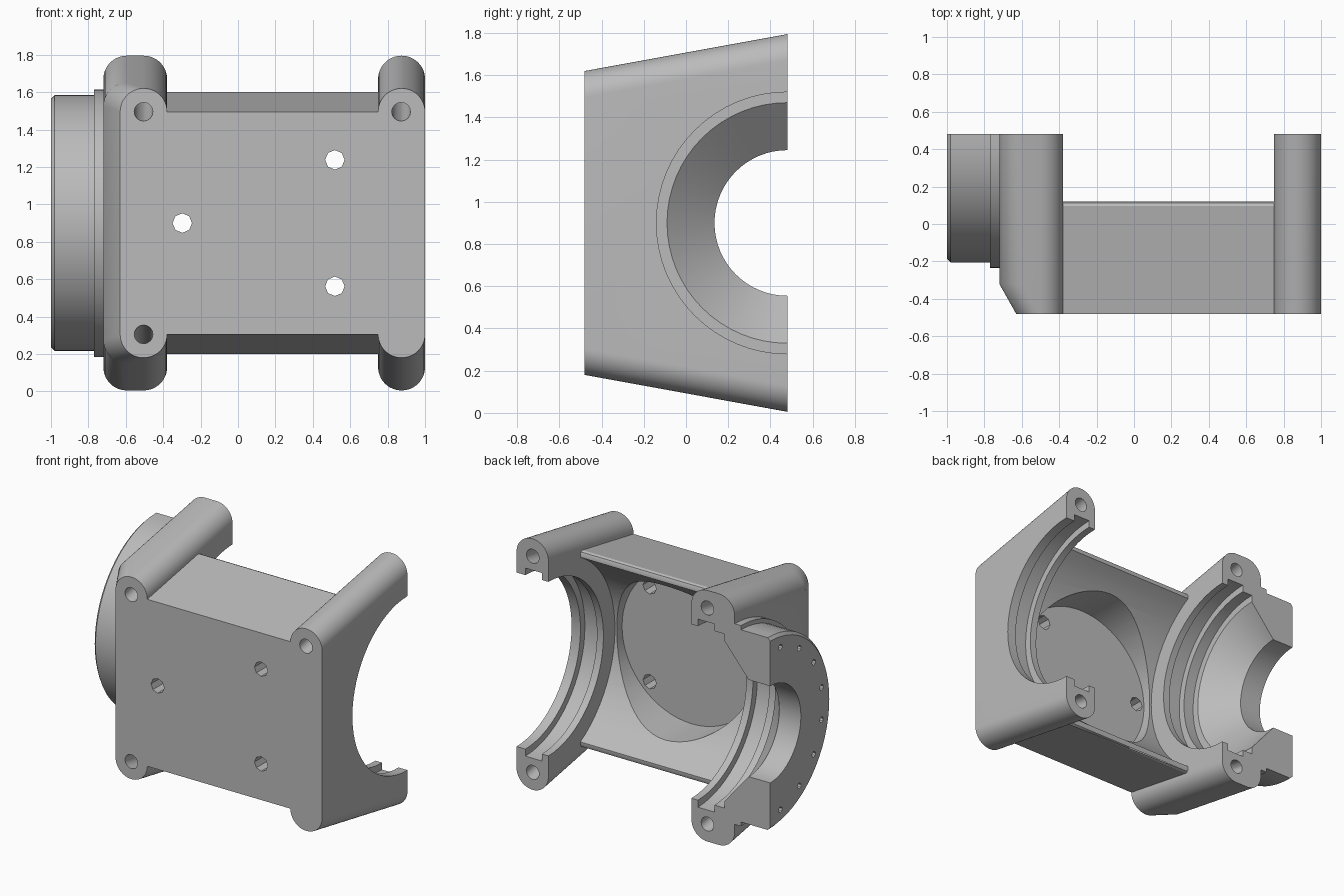
import bpy, bmesh
from math import cos, sin, pi, radians

cube = bpy.data.objects.get("Cube")
if cube:
    bpy.data.objects.remove(cube, do_unlink=True)

AXIS_Y, AXIS_Z = 0.48, 0.9          # shaft axis, parallel to x
FRONT, BACK = -0.48, 0.48
SLOPE = 0.182                       # flare of the housing towards the back

metal = bpy.data.materials.new("light grey metal")
metal.use_nodes = True
metal.diffuse_color = (0.5, 0.5, 0.5, 1)
metal.node_tree.nodes["Principled BSDF"].inputs["Base Color"].default_value = (0.5, 0.5, 0.5, 1)


def flare(y):
    return SLOPE * (y - FRONT)


def loft(name, sections):
    """Closed solid through a row of equal-length rings."""
    bm = bmesh.new()
    rings = [[bm.verts.new(p) for p in s] for s in sections]
    n = len(rings[0])
    for a, b in zip(rings, rings[1:]):
        for i in range(n):
            j = (i + 1) % n
            bm.faces.new((a[i], a[j], b[j], b[i]))
    bm.faces.new(rings[0])
    bm.faces.new(rings[-1])
    bmesh.ops.recalc_face_normals(bm, faces=bm.faces)
    mesh = bpy.data.meshes.new(name)
    bm.to_mesh(mesh)
    bm.free()
    mesh.materials.append(metal)
    ob = bpy.data.objects.new(name, mesh)
    bpy.context.collection.objects.link(ob)
    return ob


def turned(name, profile, y=AXIS_Y, z=AXIS_Z, n=64):
    """Solid of revolution about an x-parallel axis, profile of (x, radius)."""
    return loft(name, [[(x, y + r * cos(2 * pi * i / n), z + r * sin(2 * pi * i / n))
                        for i in range(n)] for x, r in profile])


def drill(name, x, r, ends, n=16):
    """Round bar between two (y, z) centres."""
    return loft(name, [[(x + r * cos(2 * pi * i / n), y, z + r * sin(2 * pi * i / n))
                        for i in range(n)] for y, z in ends])


def combine(target, tool, operation):
    mod = target.modifiers.new("join", 'BOOLEAN')
    mod.operation, mod.solver, mod.object = operation, 'EXACT', tool
    bpy.context.view_layer.objects.active = target
    bpy.ops.object.modifier_apply(modifier=mod.name)
    bpy.data.objects.remove(tool, do_unlink=True)


def lug_ring(x0, x1, y, r=0.125, steps=12):
    """Tall rounded rectangle in the xz plane at depth y."""
    h = 0.72 + flare(y)
    corners = ((x1 - r, h - r, 0), (x0 + r, h - r, 90), (x0 + r, r - h, 180), (x1 - r, r - h, 270))
    ring = []
    for cx, cz, start in corners:
        for k in range(steps + 1):
            a = radians(start + 90 * k / steps)
            ring.append((cx + r * cos(a), y, AXIS_Z + cz + r * sin(a)))
    return ring


# Centre body with rounded rims
half = [(FRONT, 0.595), (0.095, 0.595 + flare(0.095)), (0.112, 0.693), (0.12, 0.675)]
outline = half + [(y, -h) for y, h in reversed(half)]
housing = loft("bearing_housing", [[(x, y, AXIS_Z + h) for y, h in outline] for x in (-0.5, 0.87)])
combine(housing, turned("cavity_cutter", [(-0.7, 0.75), (1.1, 0.75)]), 'DIFFERENCE')
combine(housing, drill("pocket_cutter", 0.185, 0.55, [(-0.33, AXIS_Z), (0.4, AXIS_Z)], 64), 'DIFFERENCE')

# End walls with full-height lugs
right_wall = loft("end_wall", [lug_ring(0.749, 1.0, y) for y in (FRONT, BACK)])
boss_wall = loft("boss_wall", [lug_ring(x, -0.379, y)
                               for x, y in ((-0.63, FRONT), (-0.72, -0.32), (-0.72, BACK))])

# Half-round boss with collar
boss = turned("boss", [(-1, 0.665), (-0.98, 0.685), (-0.77, 0.685), (-0.77, 0.715), (-0.6, 0.715)])
trim = loft("trim_cutter", [[(x, y, z) for y, z in ((BACK, -1), (2, -1), (2, 3), (BACK, 3))]
                            for x in (-2, 2)])
combine(boss, trim, 'DIFFERENCE')

for part in (right_wall, boss_wall, boss):
    combine(housing, part, 'UNION')

# Stepped shaft bore with bearing grooves and conical end
bore = turned("bore_cutter", [
    (1.1, 0.62), (0.93, 0.62), (0.93, 0.67), (0.80, 0.67), (0.80, 0.62),
    (-0.43, 0.62), (-0.43, 0.67), (-0.56, 0.67), (-0.56, 0.62), (-0.64, 0.62),
    (-0.64, 0.57), (-0.83, 0.345), (-1.1, 0.345)])
combine(housing, bore, 'DIFFERENCE')

# Slanted bolt holes through the lugs
for x in (-0.505, 0.872):
    for side in (1, -1):
        ends = [(y, AXIS_Z + side * (0.595 + flare(y))) for y in (-0.6, 0.6)]
        combine(housing, drill("bolt_cutter", x, 0.05, ends), 'DIFFERENCE')

# Mounting holes through the front plate
for angle in (45, 180, 315):
    x = 0.18 + 0.478 * cos(radians(angle))
    z = AXIS_Z + 0.478 * sin(radians(angle))
    combine(housing, drill("mount_cutter", x, 0.052, [(-0.6, z), (-0.2, z)], 8), 'DIFFERENCE')

# Ring of screw holes in the boss end
for k in range(8):
    a = radians(101.25 + 22.5 * k)
    hole = turned("screw_cutter", [(-1.1, 0.02), (-0.88, 0.02)],
                  AXIS_Y + 0.59 * cos(a), AXIS_Z + 0.59 * sin(a), 8)
    combine(housing, hole, 'DIFFERENCE')

bpy.ops.object.select_all(action='DESELECT')
housing.select_set(True)
bpy.context.view_layer.objects.active = housing
bpy.ops.object.shade_smooth_by_angle(angle=radians(30))
